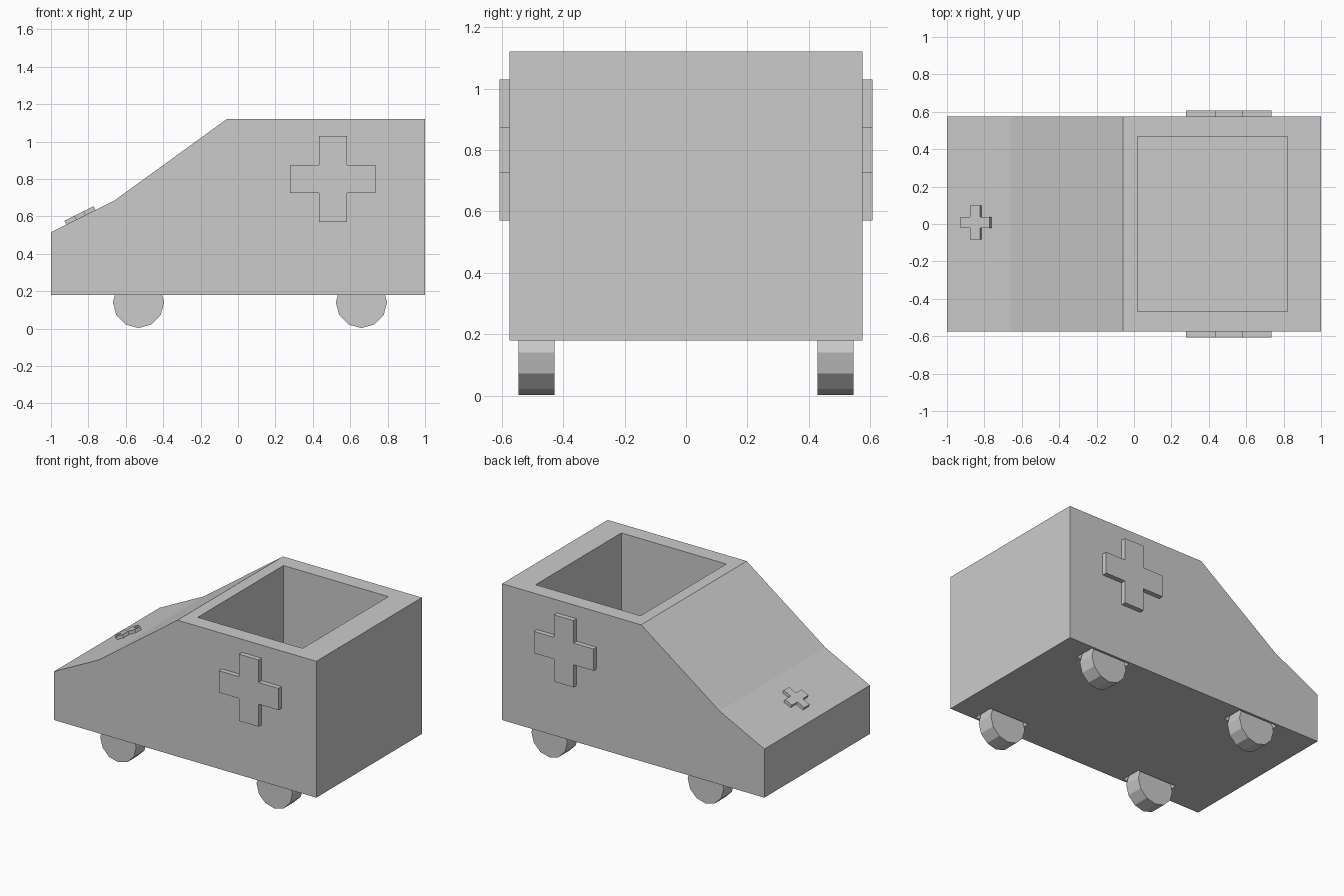
import bpy, bmesh
from math import pi, sin, cos, atan2
from mathutils import Matrix, Vector

if "Cube" in bpy.data.objects:
    bpy.data.objects.remove(bpy.data.objects["Cube"])


def prism(name, profile, depth, matrix=Matrix()):
    """Extrude a closed 2D outline symmetrically along local Z."""
    bm = bmesh.new()
    face = bm.faces.new([bm.verts.new((u, v, -depth / 2)) for u, v in profile])
    ext = bmesh.ops.extrude_face_region(bm, geom=[face])
    moved = [g for g in ext["geom"] if isinstance(g, bmesh.types.BMVert)]
    bmesh.ops.translate(bm, verts=moved, vec=(0, 0, depth))
    bmesh.ops.recalc_face_normals(bm, faces=bm.faces)
    bm.transform(matrix)
    mesh = bpy.data.meshes.new(name)
    bm.to_mesh(mesh)
    bm.free()
    obj = bpy.data.objects.new(name, mesh)
    bpy.context.collection.objects.link(obj)
    return obj


def side_on(x, y, z):
    """Place an outline in the XZ plane, with its depth along Y."""
    return Matrix.Translation((x, y, z)) @ Matrix.Rotation(pi / 2, 4, 'X')


def ngon(radius, sides=12):
    return [(radius * cos(2 * pi * i / sides), radius * sin(2 * pi * i / sides))
            for i in range(sides)]


def cross(a, w, b):
    return [(-w, -b), (w, -b), (w, -w), (a, -w), (a, w), (w, w),
            (w, b), (-w, b), (-w, w), (-a, w), (-a, -w), (-w, -w)]


def cut(target, cutter):
    mod = target.modifiers.new(cutter.name, 'BOOLEAN')
    mod.operation = 'DIFFERENCE'
    mod.solver = 'EXACT'
    mod.object = cutter
    cutter.hide_render = True
    cutter.display_type = 'WIRE'
    cutter.hide_set(True)


# Van body from its side profile
body = prism("van_body", [(-1, 0.18), (1, 0.18), (1, 1.12), (-0.06, 1.12),
                          (-0.66, 0.685), (-1, 0.515)], 1.15, side_on(0, 0, 0))

# Open compartment in the roof
x0, x1, hy, floor = 0.02, 0.82, 0.467, 0.34
cut(body, prism("compartment_cutter", [(x0, -hy), (x1, -hy), (x1, hy), (x0, hy)],
                1.0, Matrix.Translation((0, 0, floor + 0.5))))

# Wheels and the wells they sit in
for end, x in (("front", -0.532), ("rear", 0.66)):
    for side, s in (("right", -1), ("left", 1)):
        prism(f"{end}_{side}_wheel", ngon(0.137), 0.117, side_on(x, s * 0.487, 0.14))
        cut(body, prism(f"{end}_{side}_well_cutter", ngon(0.163), 0.145,
                        side_on(x, s * 0.487, 0.14)))

# Raised crosses on both sides
for side, s in (("right", -1), ("left", 1)):
    prism(f"{side}_side_cross", cross(0.228, 0.075, 0.23), 0.04,
          side_on(0.507, s * 0.588, 0.80))

# Small cross lying on the sloped bonnet
tilt = Matrix.Rotation(-atan2(0.17, 0.34), 4, 'Y')
prism("bonnet_cross", cross(0.087, 0.029, 0.09), 0.024,
      Matrix.Translation((-0.84, 0.008, 0.595)) @ tilt @ Matrix.Translation((0, 0, 0.01)))
